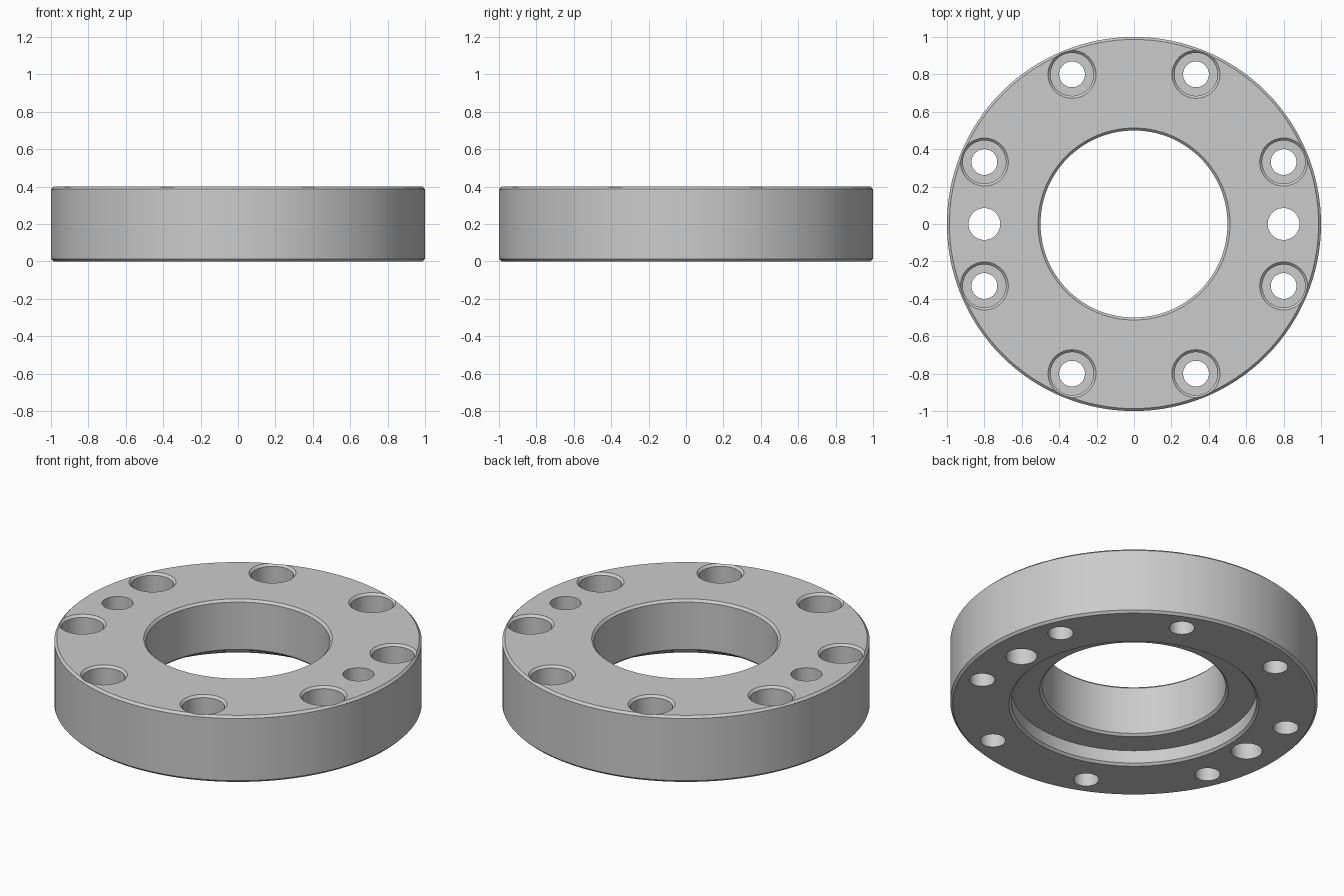
import bpy
import math

if "Cube" in bpy.data.objects:
    bpy.data.objects.remove(bpy.data.objects["Cube"], do_unlink=True)

HEIGHT = 0.4
CHAMFER = 0.0133

steel = bpy.data.materials.new("plain grey steel")
steel.use_nodes = True
grey = (0.6, 0.6, 0.6, 1)
steel.diffuse_color = grey
steel.node_tree.nodes["Principled BSDF"].inputs["Base Color"].default_value = grey


def lathe(name, profile, segments, closed, centre=(0, 0)):
    """Turn an (r, z) profile about a vertical axis; open ends are capped."""
    verts, faces, n = [], [], len(profile)
    for i in range(segments):
        a = math.tau * i / segments
        verts += [(centre[0] + r * math.cos(a), centre[1] + r * math.sin(a), z)
                  for r, z in profile]
    for i in range(segments):
        j = (i + 1) % segments
        for k in range(n if closed else n - 1):
            m = (k + 1) % n
            faces.append((i * n + k, j * n + k, j * n + m, i * n + m))
    if not closed:
        faces.append([i * n for i in reversed(range(segments))])
        faces.append([i * n + n - 1 for i in range(segments)])
    mesh = bpy.data.meshes.new(name)
    mesh.from_pydata(verts, [], faces)
    mesh.update()
    obj = bpy.data.objects.new(name, mesh)
    bpy.context.collection.objects.link(obj)
    return obj


# Flange body: chamfered rim, stepped recess underneath, chamfered bore
c, bore, recess, step = CHAMFER, 0.5, 0.667, 0.09
flange = lathe("flange_ring", [
    (recess + c, 0), (1 - c, 0), (1, c), (1, HEIGHT - c), (1 - c, HEIGHT),
    (bore + c, HEIGHT), (bore, HEIGHT - c), (bore, step + c),
    (bore + c, step), (recess, step), (recess, c)], 128, True)
flange.data.materials.append(steel)

# Eight counterbored bolt holes and two plain dowel holes
cutters = []
hole, seat, seat_z = 0.069, 0.115, HEIGHT - 0.15
for i in range(8):
    a = math.radians(22.5 + 45 * i)
    cutters.append(lathe("bolt_hole_cutter", [
        (hole, -0.1), (hole, seat_z), (seat, seat_z), (seat, HEIGHT - c),
        (seat + c, HEIGHT), (seat + c, HEIGHT + 0.1)], 48, False,
        (0.866 * math.cos(a), 0.866 * math.sin(a))))
for x in (-0.8, 0.8):
    cutters.append(lathe("dowel_hole_cutter", [(0.085, -0.1), (0.085, HEIGHT + 0.1)],
                         48, False, (x, 0)))

bpy.ops.object.select_all(action="DESELECT")
flange.select_set(True)
bpy.context.view_layer.objects.active = flange
for cutter in cutters:
    cutter.hide_render = True
    mod = flange.modifiers.new("hole", "BOOLEAN")
    mod.operation = "DIFFERENCE"
    mod.solver = "EXACT"
    mod.object = cutter
    bpy.ops.object.modifier_apply(modifier=mod.name)
for cutter in cutters:
    bpy.data.objects.remove(cutter, do_unlink=True)

bpy.ops.object.shade_smooth_by_angle(angle=math.radians(30))
